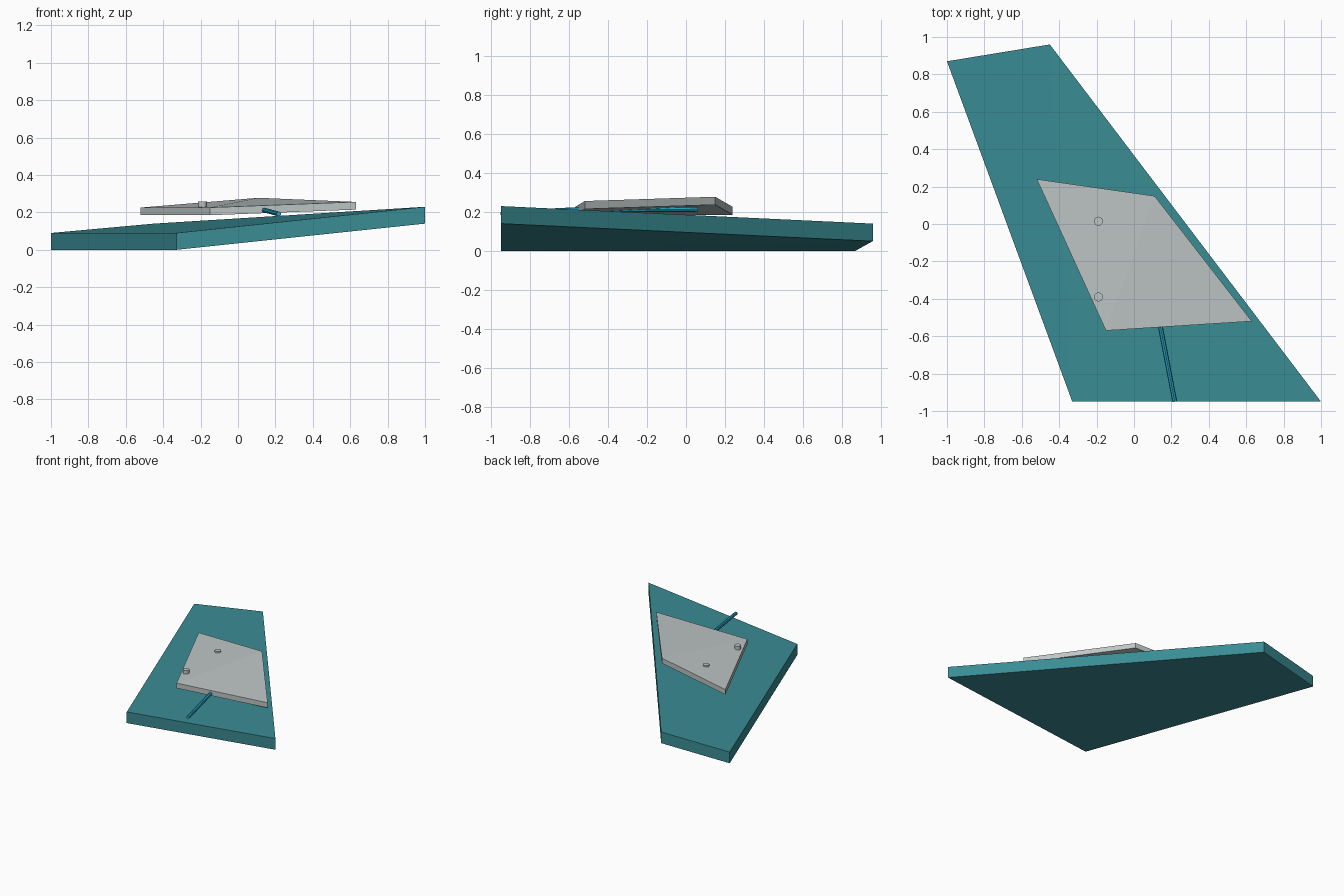
import bpy, bmesh
from mathutils import Vector

if "Cube" in bpy.data.objects:
    bpy.data.objects.remove(bpy.data.objects["Cube"])


def material(name, rgb):
    m = bpy.data.materials.new(name)
    m.diffuse_color = (*rgb, 1.0)
    m.use_nodes = True
    m.node_tree.nodes["Principled BSDF"].inputs["Base Color"].default_value = m.diffuse_color
    return m


TEAL = material("teal", (0.042, 0.262, 0.296))
GREY = material("light grey", (0.515, 0.565, 0.558))
BLUE = material("cable blue", (0.019, 0.376, 0.546))


def finish(bm, name, mat):
    bmesh.ops.recalc_face_normals(bm, faces=bm.faces[:])
    mesh = bpy.data.meshes.new(name)
    bm.to_mesh(mesh)
    bm.free()
    mesh.materials.append(mat)
    obj = bpy.data.objects.new(name, mesh)
    bpy.context.collection.objects.link(obj)
    return obj


def sheet(name, corners, thickness, mat):
    """Four-cornered tilted slab, split along its second-to-fourth diagonal."""
    bm = bmesh.new()
    low = [bm.verts.new(c) for c in corners]
    high = [bm.verts.new((x, y, z + thickness)) for x, y, z in corners]
    for ring in (low, high):
        bm.faces.new((ring[0], ring[1], ring[3]))
        bm.faces.new((ring[1], ring[2], ring[3]))
    for i in range(4):
        j = (i + 1) % 4
        bm.faces.new((low[i], low[j], high[j], high[i]))
    return finish(bm, name, mat)


# Large tilted base
sheet("base_slab", [(-1, 0.87, 0), (-0.45, 0.96, 0.05),
                    (1, -0.95, 0.14), (-0.33, -0.95, 0)], 0.09, TEAL)

# Smaller plate hovering above the base
sheet("upper_plate", [(-0.52, 0.24, 0.185), (0.11, 0.15, 0.237),
                      (0.63, -0.52, 0.215), (-0.15, -0.57, 0.185)], 0.041, GREY)

# Two round pins on the plate
for label, y, bottom in (("back_pin", 0.015, 0.235), ("front_pin", -0.39, 0.228)):
    bpy.ops.mesh.primitive_cylinder_add(vertices=16, radius=0.024, depth=0.258 - bottom,
                                        location=(-0.19, y, (0.258 + bottom) / 2))
    pin = bpy.context.object
    pin.name = label
    pin.data.materials.append(GREY)
    bpy.ops.object.shade_smooth_by_angle()

# Thin cable running out from under the plate
path = [(0.218, -0.95, 0.192), (0.145, -0.57, 0.211), (0.03, 0.06, 0.214)]
bm = bmesh.new()
rings = []
side = (Vector(path[-1]) - Vector(path[0])).cross(Vector((0, 0, 1))).normalized()
profile = bmesh.new()
bmesh.ops.create_circle(profile, segments=8, radius=0.013)
for p in path:
    rings.append([bm.verts.new(Vector(p) + side * v.co.x + Vector((0, 0, v.co.y)))
                  for v in profile.verts])
profile.free()
for a, b in zip(rings, rings[1:]):
    for i in range(8):
        j = (i + 1) % 8
        bm.faces.new((a[i], a[j], b[j], b[i]))
bm.faces.new(rings[0])
bm.faces.new(rings[-1])
finish(bm, "cable", BLUE)
